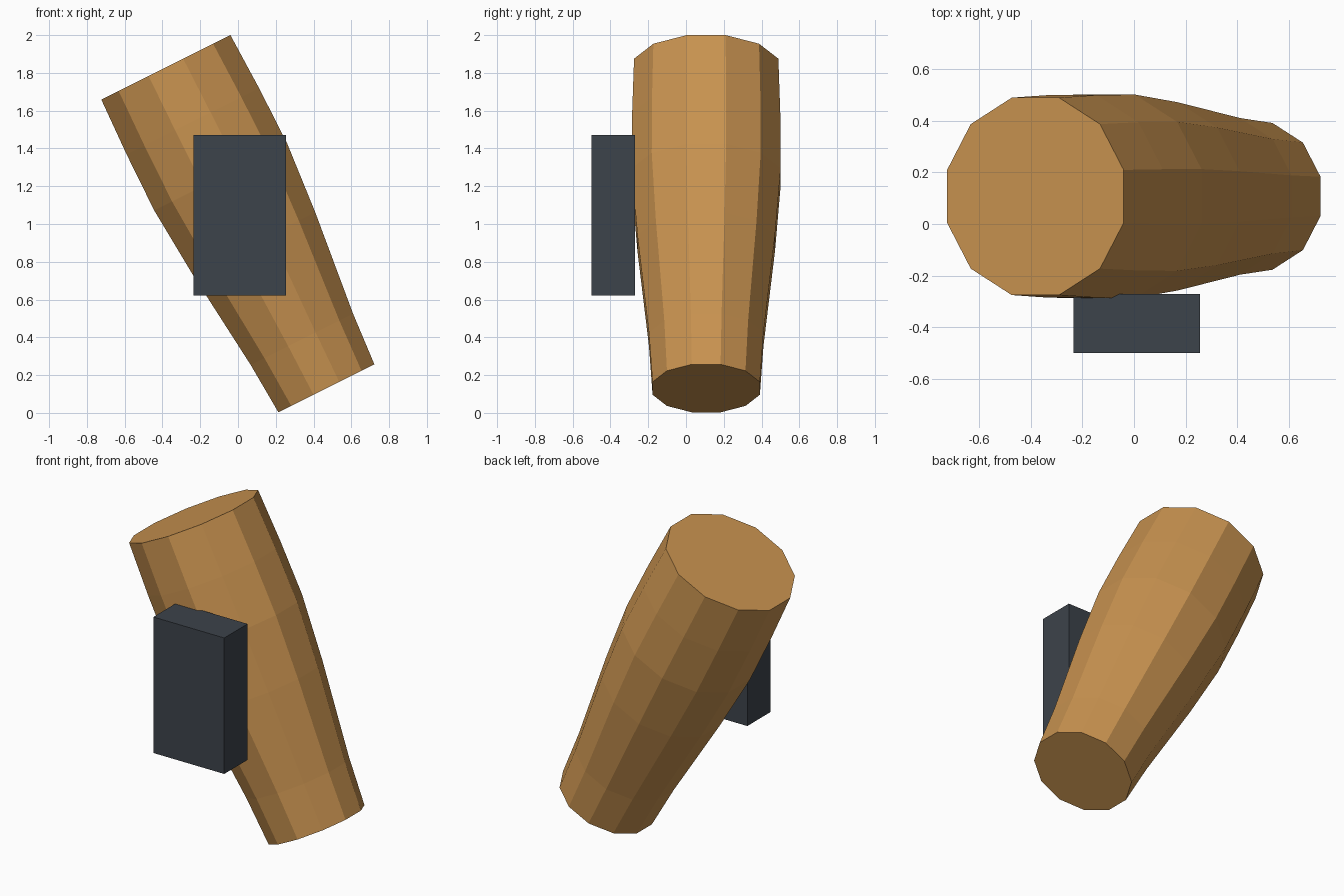
import bpy, bmesh, math
from mathutils import Matrix, Vector

if "Cube" in bpy.data.objects:
    bpy.data.objects.remove(bpy.data.objects["Cube"])


def material(name, rgb):
    mat = bpy.data.materials.new(name)
    mat.diffuse_color = (*rgb, 1)
    mat.use_nodes = True
    mat.node_tree.nodes["Principled BSDF"].inputs["Base Color"].default_value = mat.diffuse_color
    return mat


def add_object(name, bm, mat):
    bmesh.ops.recalc_face_normals(bm, faces=bm.faces)
    mesh = bpy.data.meshes.new(name)
    bm.to_mesh(mesh)
    bm.free()
    mesh.materials.append(mat)
    obj = bpy.data.objects.new(name, mesh)
    bpy.context.collection.objects.link(obj)
    return obj


wood = material("warm_wood", (0.58, 0.29, 0.08))
slate = material("dark_slate", (0.046, 0.056, 0.070))

# Tilted twelve-sided log: (distance along axis, half width across flats)
SIDES = 12
profile = [(0, 0.284), (0.29, 0.303), (0.86, 0.364),
           (1.25, 0.394), (1.58, 0.392), (1.90, 0.382)]
bm = bmesh.new()
rings = []
for height, flat in profile:
    r = flat / math.cos(math.pi / SIDES)
    rings.append([bm.verts.new((r * math.cos(a), r * math.sin(a), height))
                  for a in (math.tau * (i + 0.5) / SIDES for i in range(SIDES))])
for low, high in zip(rings, rings[1:]):
    for i in range(SIDES):
        j = (i + 1) % SIDES
        bm.faces.new((low[i], low[j], high[j], high[i]))
bm.faces.new(rings[0][::-1])
bm.faces.new(rings[-1])
log = add_object("tapered_log", bm, wood)
log.location = (0.468, 0.107, 0.13)
log.rotation_euler = (0, math.radians(-26.57), 0)

# Upright block on the front
bm = bmesh.new()
bmesh.ops.create_cube(bm, size=1, matrix=Matrix.Diagonal((0.49, 0.23, 0.85, 1)))
block = add_object("front_block", bm, slate)
block.location = Vector((0.01, -0.385, 1.047))
